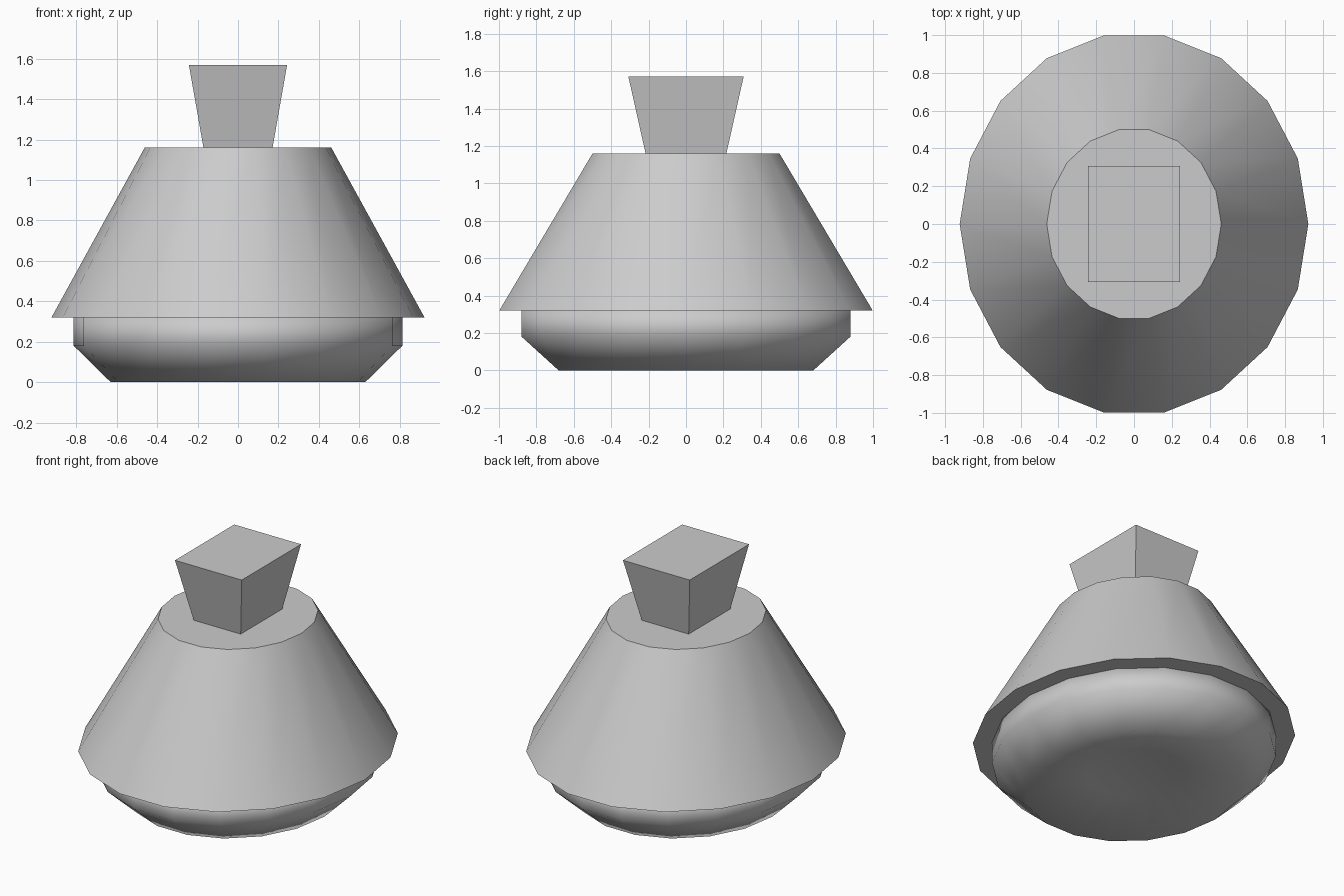
import bpy
import bmesh
import math

cube = bpy.data.objects.get("Cube")
if cube:
    bpy.data.objects.remove(cube, do_unlink=True)

SIDES = 18
STRETCH = 1.098  # the round parts are slightly longer front to back

clay = bpy.data.materials.new("light_grey")
clay.use_nodes = True
GREY = (0.6, 0.6, 0.6, 1)
clay.diffuse_color = GREY
clay.node_tree.nodes["Principled BSDF"].inputs["Base Color"].default_value = GREY


def finish(name, bm):
    bmesh.ops.recalc_face_normals(bm, faces=bm.faces)
    mesh = bpy.data.meshes.new(name)
    bm.to_mesh(mesh)
    bm.free()
    mesh.materials.append(clay)
    obj = bpy.data.objects.new(name, mesh)
    bpy.context.collection.objects.link(obj)
    return obj


def loft(name, rings):
    """Skin a closed stack of horizontal rings, each a list of points."""
    bm = bmesh.new()
    loops = [[bm.verts.new(p) for p in ring] for ring in rings]
    n = len(loops[0])
    for low, high in zip(loops, loops[1:]):
        for i in range(n):
            j = (i + 1) % n
            bm.faces.new((low[i], low[j], high[j], high[i]))
    bm.faces.new(loops[0][::-1])
    bm.faces.new(loops[-1])
    return finish(name, bm)


def oval(radius, z):
    angles = [math.tau * i / SIDES for i in range(SIDES)]
    return [(radius * math.cos(a), radius * STRETCH * math.sin(a), z) for a in angles]


def rectangle(x, y, z):
    return [(-x, -y, z), (x, -y, z), (x, y, z), (-x, y, z)]


# Bowl: hollowed underside, chamfered foot and upright wall, smooth throughout
bowl = loft("bowl", [oval(0.27, 0.09), oval(0.63, 0), oval(0.813, 0.18), oval(0.813, 0.33)])
for face in bowl.data.polygons:
    face.use_smooth = True

# Lid: smooth cone with a crisp rim and a flat top
lid = loft("lid", [oval(0.923, 0.32), oval(0.462, 1.16)])
for face in lid.data.polygons:
    face.use_smooth = len(face.vertices) == 4
for edge in lid.data.edges:
    low, high = (lid.data.vertices[v].co.z for v in edge.vertices)
    edge.use_edge_sharp = abs(low - high) < 0.01

# Knob: flat-sided block flaring upwards
loft("knob", [rectangle(0.17, 0.215, 1.155), rectangle(0.243, 0.308, 1.57)])
